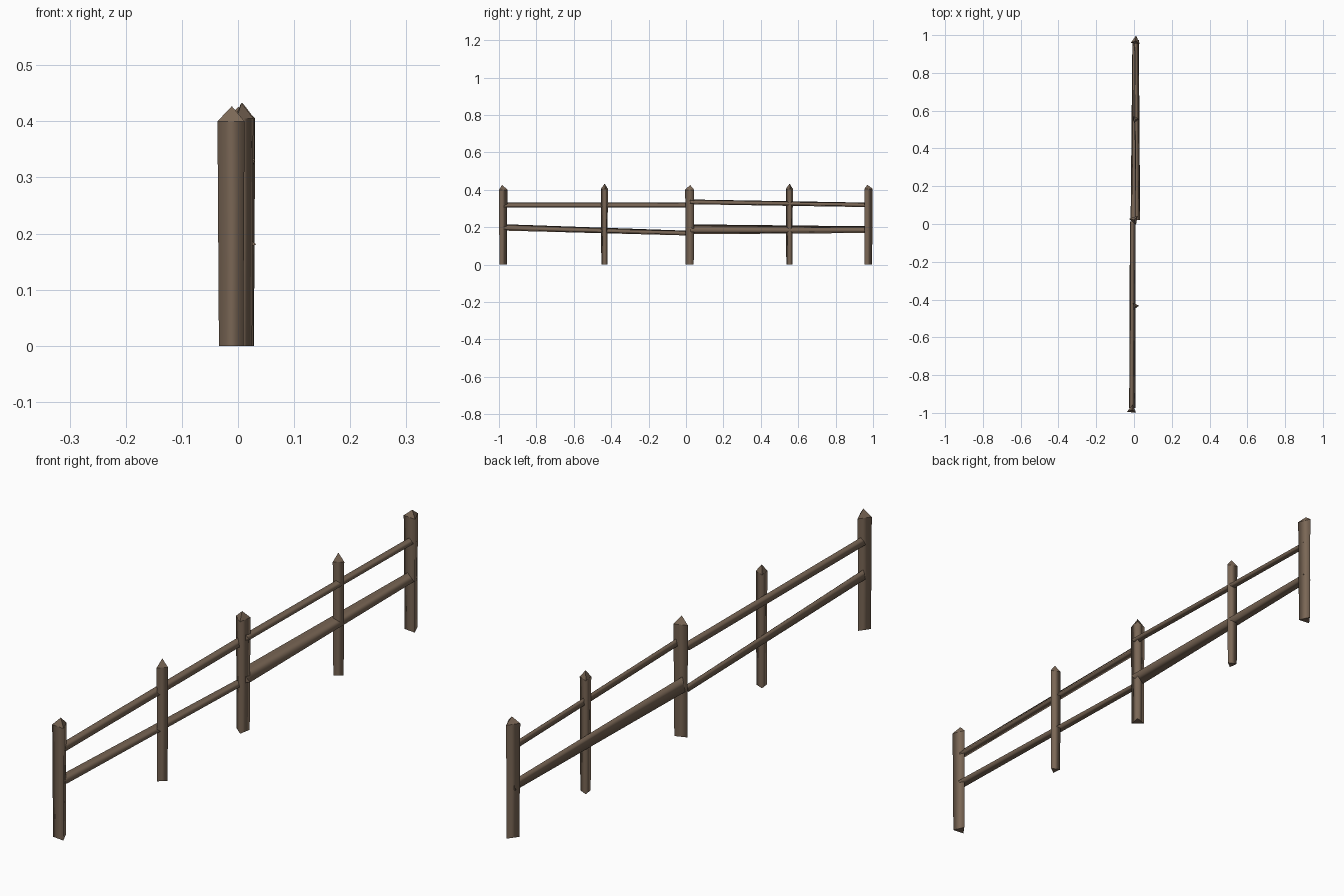
import bpy, bmesh, math
from mathutils import Vector

if "Cube" in bpy.data.objects:
    bpy.data.objects.remove(bpy.data.objects["Cube"])

wood = bpy.data.materials.new("weathered_brown_wood")
wood.diffuse_color = (0.195, 0.135, 0.092, 1)
wood.use_nodes = True
wood.node_tree.nodes["Principled BSDF"].inputs["Base Color"].default_value = wood.diffuse_color


def triangle(bm, centre, radius, angle, u, v):
    """Three corners of a triangular log section, in the plane of u and v."""
    corners = []
    for k in range(3):
        a = math.radians(angle + 120 * k)
        corners.append(bm.verts.new(Vector(centre) + radius * (math.cos(a) * u + math.sin(a) * v)))
    return corners


def log(name, start, end, r0, r1, angle, u, v, tip=None):
    """Three-sided log with smooth sides, flat ends and an optional pointed tip."""
    bm = bmesh.new()
    a = triangle(bm, start, r0, angle, u, v)
    b = triangle(bm, end, r1, angle, u, v)
    for i in range(3):
        j = (i + 1) % 3
        bm.faces.new((a[i], a[j], b[j], b[i])).smooth = True
    bm.faces.new(a[::-1])
    if tip:
        t = bm.verts.new(tip)
        for i in range(3):
            bm.faces.new((b[i], b[(i + 1) % 3], t))
    else:
        bm.faces.new(b)
    bmesh.ops.recalc_face_normals(bm, faces=bm.faces)
    for e in bm.edges:
        if not all(f.smooth for f in e.link_faces):
            e.smooth = False
    me = bpy.data.meshes.new(name)
    bm.to_mesh(me)
    bm.free()
    me.materials.append(wood)
    ob = bpy.data.objects.new(name, me)
    bpy.context.collection.objects.link(ob)


X, Y, Z = Vector((1, 0, 0)), Vector((0, 1, 0)), Vector((0, 0, 1))

# Posts: x, y, top radius, section angle, shoulder height, tip height
posts = [
    (-0.011, -0.983, 0.028, -36, 0.40, 0.427),
    (0.006, -0.435, 0.0215, 7, 0.405, 0.433),
    (0.001, 0.022, 0.028, -70, 0.40, 0.426),
    (0.008, 0.554, 0.0215, 7, 0.405, 0.433),
    (0.008, 0.970, 0.028, -36, 0.405, 0.427),
]
for n, (x, y, r, ang, h, tip) in enumerate(posts, 1):
    log(f"post_{n}", (x, y, 0), (x, y, h), r * 0.9, r, ang, X, Y, (x, y, tip))

# Rails: name, start, end, start radius, end radius, section angle
rails = [
    ("upper_rail_front", (-0.012, -0.975, 0.315), (-0.008, 0.012, 0.315), 0.017, 0.017, 217),
    ("lower_rail_front", (-0.012, -0.975, 0.197), (-0.008, 0.012, 0.167), 0.020, 0.015, -10),
    ("upper_rail_back", (0.016, 0.022, 0.334), (0.010, 0.972, 0.318), 0.015, 0.014, -10),
    ("lower_rail_back", (0.002, 0.022, 0.186), (0.005, 0.975, 0.185), 0.031, 0.021, -10),
]
for name, p, q, r0, r1, ang in rails:
    log(name, p, q, r0, r1, ang, X, Z)
